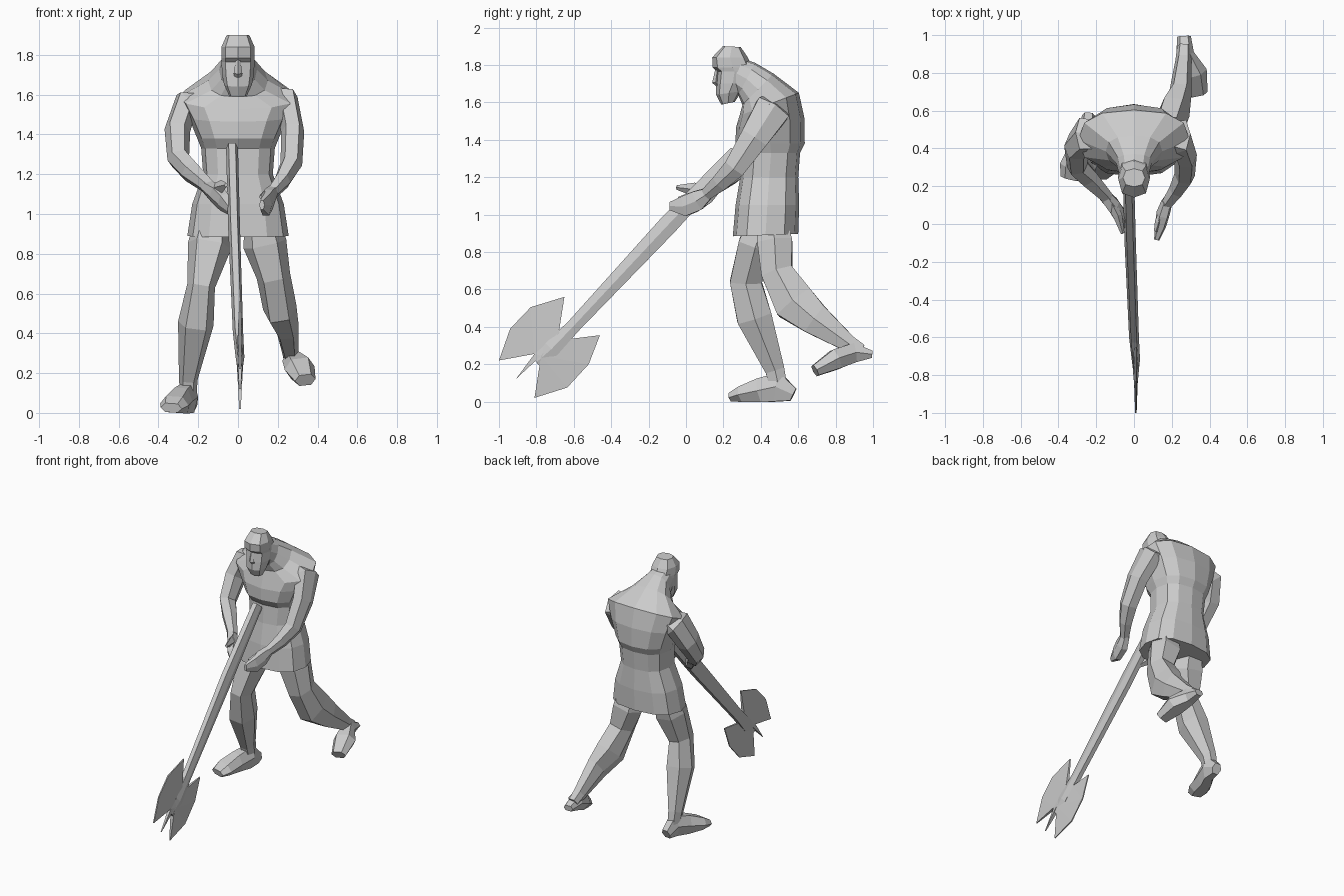
import bpy, bmesh
from math import cos, sin, pi, radians, hypot
from mathutils import Vector


def make(name, verts, faces):
    bm = bmesh.new()
    vs = [bm.verts.new(v) for v in verts]
    for f in faces:
        bm.faces.new([vs[i] for i in f])
    bmesh.ops.recalc_face_normals(bm, faces=bm.faces)
    bmesh.ops.triangulate(bm, faces=[f for f in bm.faces if len(f.verts) > 12])
    me = bpy.data.meshes.new(name)
    bm.to_mesh(me)
    bm.free()
    ob = bpy.data.objects.new(name, me)
    bpy.context.collection.objects.link(ob)
    return ob


def ring(c, u, v, a, b, n, sq=0.8):
    def p(t):
        return (abs(t) ** sq) * (1 if t > 0 else -1) if abs(t) > 1e-6 else 0
    return [Vector(c) + u * (a * p(cos(2 * pi * i / n))) + v * (b * p(sin(2 * pi * i / n)))
            for i in range(n)]


def skin(name, rings):
    n = len(rings[0])
    verts = [p for r in rings for p in r]
    faces = [(k * n + i, k * n + (i + 1) % n, (k + 1) * n + (i + 1) % n, (k + 1) * n + i)
             for k in range(len(rings) - 1) for i in range(n)]
    faces += [tuple(range(n)), tuple(range(len(verts) - n, len(verts)))]
    return make(name, verts, faces)


def body(name, rows, n):
    """Rows (y, z, half width, half depth, pitch) stacked on the centre line."""
    return skin(name, [ring((0, y, z), Vector((1, 0, 0)),
                            Vector((0, cos(radians(p)), sin(radians(p)))), a, b, n)
                       for y, z, a, b, p in rows])


def limb(name, rows, n=6):
    """Rows (x, y, z, half width, half depth) swept along their own path."""
    pts = [Vector(r[:3]) for r in rows]
    rings = []
    for i, r in enumerate(rows):
        t = (pts[min(i + 1, len(pts) - 1)] - pts[max(i - 1, 0)]).normalized()
        u = Vector((1, 0, 0))
        u = (u - t * u.dot(t)).normalized()
        rings.append(ring(pts[i], u, t.cross(u), r[3], r[4], n))
    return skin(name, rings)


# Torso with flared tunic hem, leaning forward into the neck
body("torso", [
    (.425, .89, .255, .175, 2), (.435, 1.05, .23, .17, 0), (.445, 1.2, .175, .155, 0),
    (.455, 1.33, .185, .155, 0), (.45, 1.38, .205, .185, 0), (.45, 1.49, .25, .185, 8),
    (.445, 1.59, .295, .17, 21), (.385, 1.67, .15, .118, 45), (.325, 1.725, .095, .097, 62),
    (.27, 1.755, .08, .085, 70)], 12)

# Head with beard, hair and heavy brow
body("head", [
    (.225, 1.595, .045, .037, 12), (.23, 1.65, .07, .07, 8), (.25, 1.70, .08, .088, 0),
    (.26, 1.765, .083, .092, 0), (.25, 1.785, .084, .107, 0), (.235, 1.84, .083, .095, 0),
    (.245, 1.898, .058, .048, -3)], 8)
limb("nose", [(0, .168, 1.775, .012, .012), (0, .158, 1.705, .022, .018),
              (0, .17, 1.69, .018, .01)], 4)

# Arms, each running into its hand
limb("left_arm", [
    (.15, .47, 1.575, .05, .08), (.245, .46, 1.56, .064, .105), (.275, .365, 1.41, .058, .085),
    (.268, .26, 1.25, .055, .065), (.225, .18, 1.17, .042, .05), (.175, .11, 1.11, .03, .036)])
limb("left_hand", [
    (.175, .12, 1.115, .03, .034), (.155, .06, 1.075, .036, .06),
    (.14, -.01, 1.045, .03, .06), (.12, -.085, 1.045, .014, .025)])
limb("left_thumb", [(.155, .07, 1.10, .02, .024), (.13, .01, 1.095, .02, .02),
                    (.115, -.04, 1.085, .01, .01)], 4)
limb("right_arm", [
    (-.15, .47, 1.575, .05, .08), (-.26, .47, 1.555, .067, .10), (-.305, .41, 1.42, .065, .085),
    (-.30, .31, 1.28, .056, .065), (-.24, .245, 1.215, .052, .055), (-.14, .14, 1.13, .034, .036)])
limb("right_hand", [
    (-.16, .155, 1.14, .034, .034), (-.11, .10, 1.10, .038, .055),
    (-.07, .04, 1.06, .036, .055), (-.03, -.01, 1.01, .014, .025)])
limb("right_thumb", [(-.12, .11, 1.12, .028, .035), (-.085, .04, 1.135, .024, .036),
                     (-.06, -.05, 1.145, .01, .012)], 4)

# Standing leg and foot
limb("right_leg", [
    (-.13, .41, .95, .09, .09), (-.143, .375, .84, .11, .105), (-.185, .32, .64, .07, .095),
    (-.212, .365, .45, .09, .105), (-.25, .475, .17, .047, .058), (-.25, .50, .06, .04, .05)])
limb("right_foot", [
    (-.24, .574, .037, .035, .04), (-.247, .49, .078, .048, .088), (-.285, .40, .062, .06, .072),
    (-.32, .30, .042, .075, .047), (-.335, .24, .025, .055, .026)])

# Trailing leg bent at the knee, with raised heel
limb("left_leg", [
    (.12, .46, .95, .09, .09), (.135, .475, .85, .11, .105), (.178, .487, .69, .085, .095),
    (.21, .58, .53, .085, .125), (.245, .69, .44, .06, .095), (.262, .87, .31, .042, .05),
    (.265, .94, .275, .037, .035)])
limb("left_foot", [
    (.265, .994, .253, .036, .022), (.27, .90, .262, .048, .058), (.31, .80, .225, .078, .06),
    (.338, .69, .165, .053, .034)])

# Tapered axe shaft, widening into the head
limb("axe_shaft", [
    (-.03, .27, 1.33, .03, .045), (-.02, -.10, .94, .03, .058), (0, -.60, .405, .026, .042),
    (.01, -.72, .28, .022, .05), (.01, -.80, .21, .012, .03)])

# Double blade: solid plate, thick at the socket and thin at the cutting edges
outline = [(-.68, .37), (-.65, .56), (-.83, .505), (-.94, .39), (-1, .22), (-.81, .255),
           (-.91, .12), (-.775, .245), (-.81, .02), (-.635, .075), (-.52, .20), (-.46, .355),
           (-.62, .335)]
n = len(outline)
half = [max(.004, .03 - .2 * hypot(y + .72, z - .29)) for y, z in outline]
make("axe_blade", [(.01 + s * h, y, z) for s in (-1, 1) for (y, z), h in zip(outline, half)],
     [tuple(range(n)), tuple(range(n, 2 * n))]
     + [(i, (i + 1) % n, n + (i + 1) % n, n + i) for i in range(n)])
